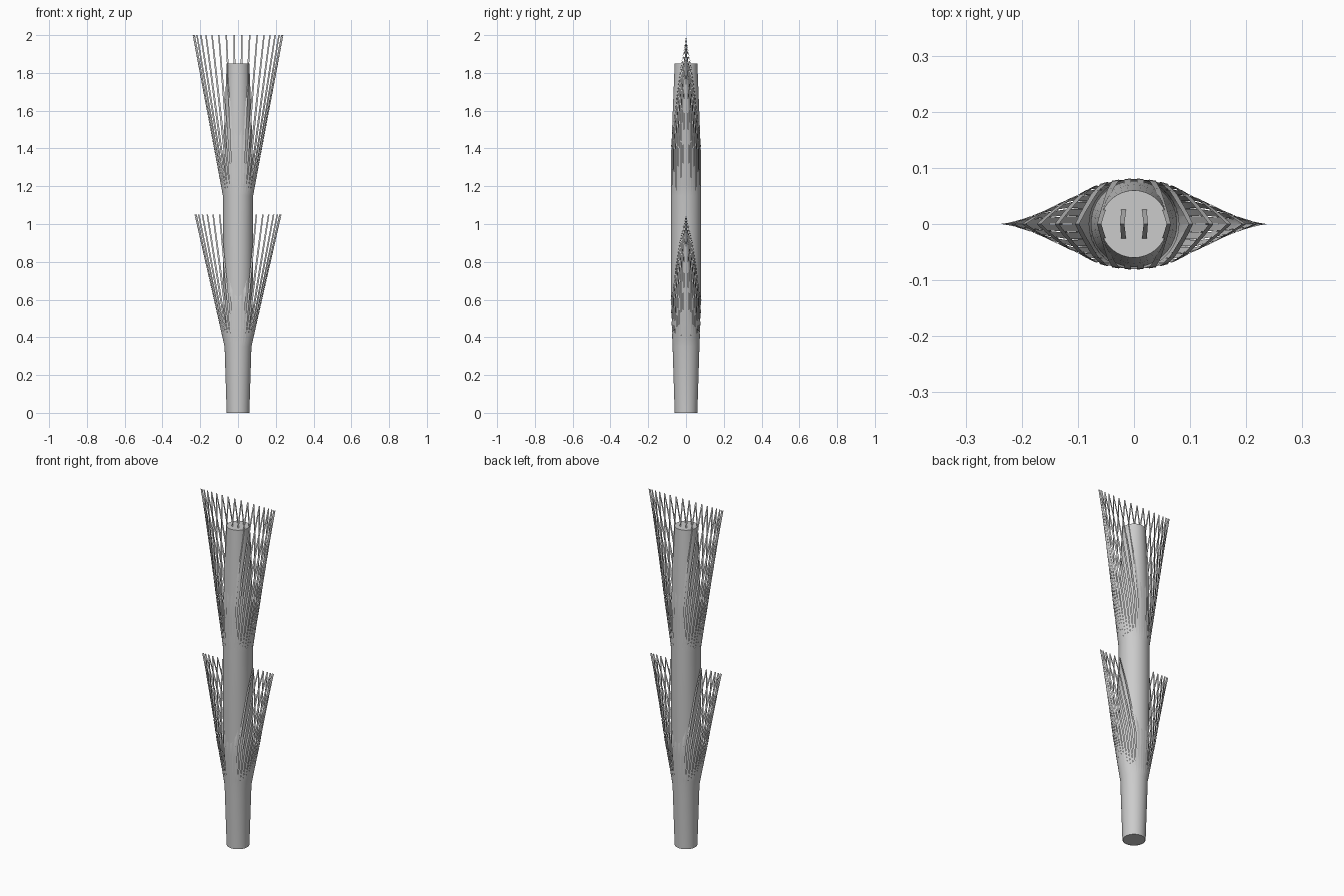
import bpy, bmesh
from math import sin, cos, radians, pi, hypot

if "Cube" in bpy.data.objects:
    bpy.data.objects.remove(bpy.data.objects["Cube"])

STRIPS = 36


def interp(points, z):
    for (z0, v0), (z1, v1) in zip(points, points[1:]):
        if z <= z1:
            return v0 + (v1 - v0) * (z - z0) / (z1 - z0)
    return points[-1][1]


def finish(name, bm):
    bmesh.ops.remove_doubles(bm, verts=bm.verts, dist=1e-5)
    mesh = bpy.data.meshes.new(name)
    bm.to_mesh(mesh)
    bm.free()
    obj = bpy.data.objects.new(name, mesh)
    bpy.context.collection.objects.link(obj)
    mesh.shade_smooth()
    mesh.set_sharp_from_angle(angle=radians(40))
    return obj


def stalk(name, profile):
    """Capped round stem from (z, radius) pairs."""
    bm = bmesh.new()
    rings = [[bm.verts.new((r * sin(2 * pi * i / STRIPS), -r * cos(2 * pi * i / STRIPS), z))
              for i in range(STRIPS)] for z, r in profile]
    for lo, hi in zip(rings, rings[1:]):
        for i in range(STRIPS):
            j = (i + 1) % STRIPS
            bm.faces.new((lo[i], lo[j], hi[j], hi[i]))
    bm.faces.new(rings[0][::-1])
    bm.faces.new(rings[-1])
    return finish(name, bm)


def sheath(name, width, depth, split, top, rows=14):
    """Tube flattening to a fan at its top, slit into strips above 'split'."""
    bm = bmesh.new()
    heights = [z for z, _ in width if z < split]
    heights += [split + (top - split) * k / rows for k in range(rows + 1)]
    for i in range(STRIPS):
        th = 2 * pi * (i + 0.5) / STRIPS
        previous = None
        for z in heights:
            a, b = interp(width, z), interp(depth, z)
            half = pi / STRIPS
            if z > split:
                t = (z - split) / (top - split)
                w = 0.0072 - 0.0034 * t
                half = min(half, w / max(hypot(a * cos(th), b * sin(th)), 1e-4))
            row = [bm.verts.new((a * sin(th + s * half), -b * cos(th + s * half), z))
                   for s in (-1, 1)]
            if previous:
                bm.faces.new((previous[0], previous[1], row[1], row[0]))
            previous = row
    return finish(name, bm)


# Central stem
stalk("stem", [(0, 0.058), (0.35, 0.068), (0.6, 0.077), (1.4, 0.077),
               (1.6, 0.07), (1.85, 0.06)])

# Lower split sheath
sheath("lower_leaf_sheath",
       [(0, 0.06), (0.35, 0.071), (1.05, 0.23)],
       [(0, 0.06), (0.35, 0.071), (0.6, 0.081), (0.75, 0.062), (0.9, 0.037), (1.05, 0)],
       0.35, 1.05)

# Upper split sheath
sheath("upper_leaf_sheath",
       [(0.3, 0.066), (0.6, 0.078), (1.15, 0.08), (2.0, 0.24)],
       [(0.3, 0.066), (0.6, 0.079), (1.15, 0.08), (1.4, 0.08), (1.6, 0.063),
        (1.85, 0.026), (2.0, 0)],
       1.15, 2.0)
